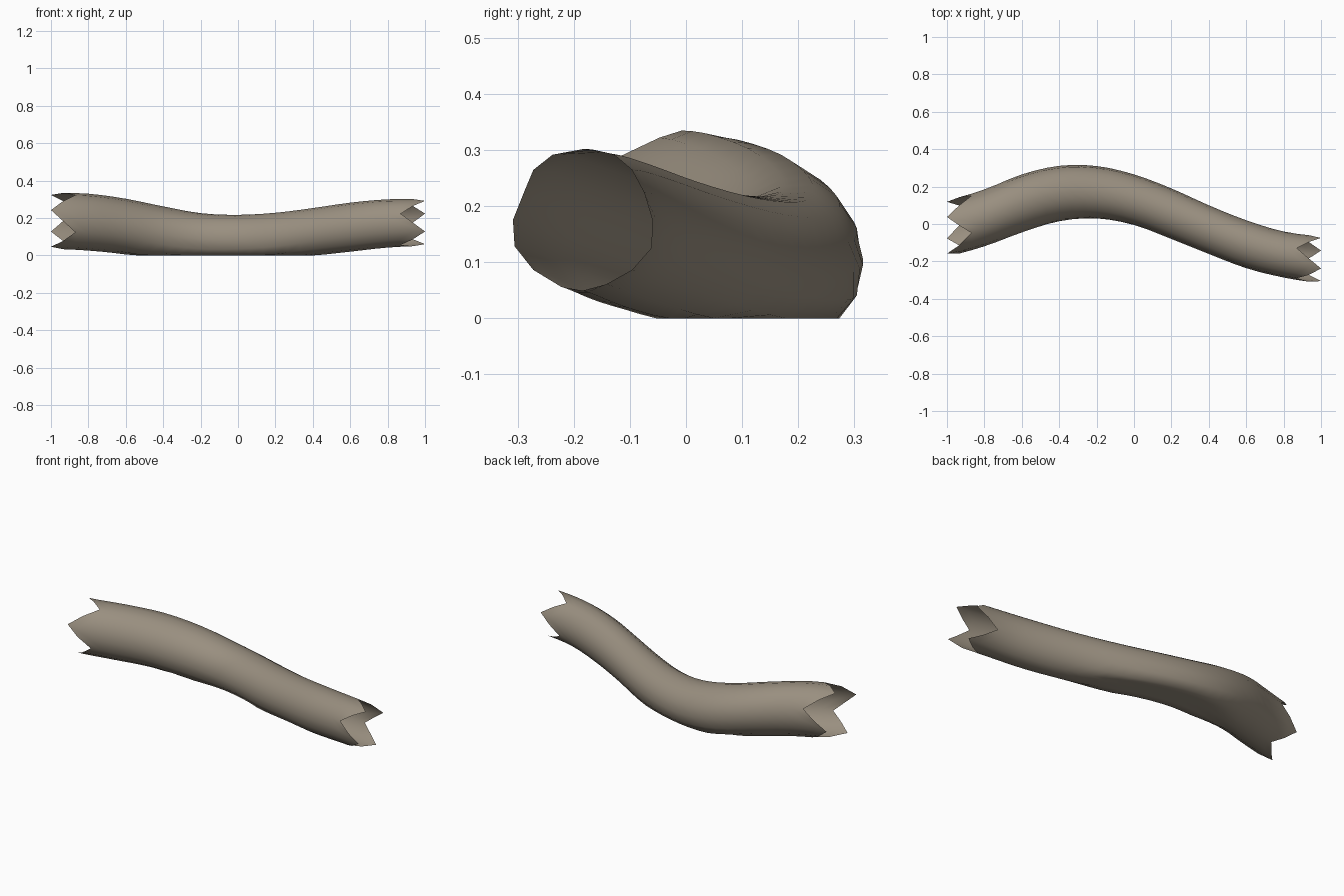
import bpy, bmesh, math

cube = bpy.data.objects.get("Cube")
if cube:
    bpy.data.objects.remove(cube, do_unlink=True)

SEGMENTS, RINGS = 16, 28
TOOTH_DEPTH = 0.13

# Stations evenly spaced along x: centre y, half width, centre z, half height
STATIONS = [
    (-.02, .15, .185, .15), (.033, .152, .178, .152), (.11, .155, .154, .149),
    (.163, .148, .115, .147), (.17, .14, .088, .138), (.13, .135, .085, .132),
    (.055, .135, .098, .13), (-.03, .13, .125, .128), (-.108, .128, .151, .131),
    (-.163, .123, .171, .129), (-.19, .125, .176, .125),
]


def section(x):
    """Smoothly interpolate the stations at x."""
    last = len(STATIONS) - 1
    f = (x + 1) / 2 * last
    i = min(max(int(f), 0), last - 1)
    t = f - i
    a, b, c, d = (STATIONS[min(max(k, 0), last)] for k in range(i - 1, i + 3))
    return [q + t / 2 * (r - p + t * (2 * p - 5 * q + 4 * r - s + t * (3 * (q - r) + s - p)))
            for p, q, r, s in zip(a, b, c, d)]


def notch(k, tip):
    """Depth of the zigzag cut at segment k: four teeth around the rim."""
    step = (k - tip) % 4
    return TOOTH_DEPTH * min(step, 4 - step) / 2


# Hollow bent trunk, broken at both ends and settled flat on the ground
bm = bmesh.new()
rings = []
for j in range(RINGS + 1):
    t = j / RINGS
    ring = []
    for k in range(SEGMENTS):
        left = -1 + notch(k, -1)
        right = 1 - notch(k, 1)
        x = left + (right - left) * t
        y, ry, z, rz = section(x)
        a = math.tau * k / SEGMENTS
        ring.append(bm.verts.new((x, y + ry * math.cos(a), max(0, z + rz * math.sin(a)))))
    rings.append(ring)
for r0, r1 in zip(rings, rings[1:]):
    for k in range(SEGMENTS):
        n = (k + 1) % SEGMENTS
        face = bm.faces.new((r0[k], r1[k], r1[n], r0[n]))
        face.smooth = True
bmesh.ops.recalc_face_normals(bm, faces=bm.faces)
# An open tube: make sure the outside is the front side
bm.faces.ensure_lookup_table()
top = max(bm.faces, key=lambda f: f.calc_center_median().z)
top.normal_update()
if top.normal.z < 0:
    bmesh.ops.reverse_faces(bm, faces=bm.faces)

mesh = bpy.data.meshes.new("hollow_log")
bm.to_mesh(mesh)
bm.free()
log = bpy.data.objects.new("hollow_log", mesh)
bpy.context.collection.objects.link(log)

# Weathered bark colour
bark = bpy.data.materials.new("weathered_bark")
bark.use_nodes = True
colour = (0.32, 0.275, 0.215, 1)
bark.diffuse_color = colour
shader = next(n for n in bark.node_tree.nodes if n.type == 'BSDF_PRINCIPLED')
shader.inputs["Base Color"].default_value = colour
shader.inputs["Roughness"].default_value = 0.9
mesh.materials.append(bark)
